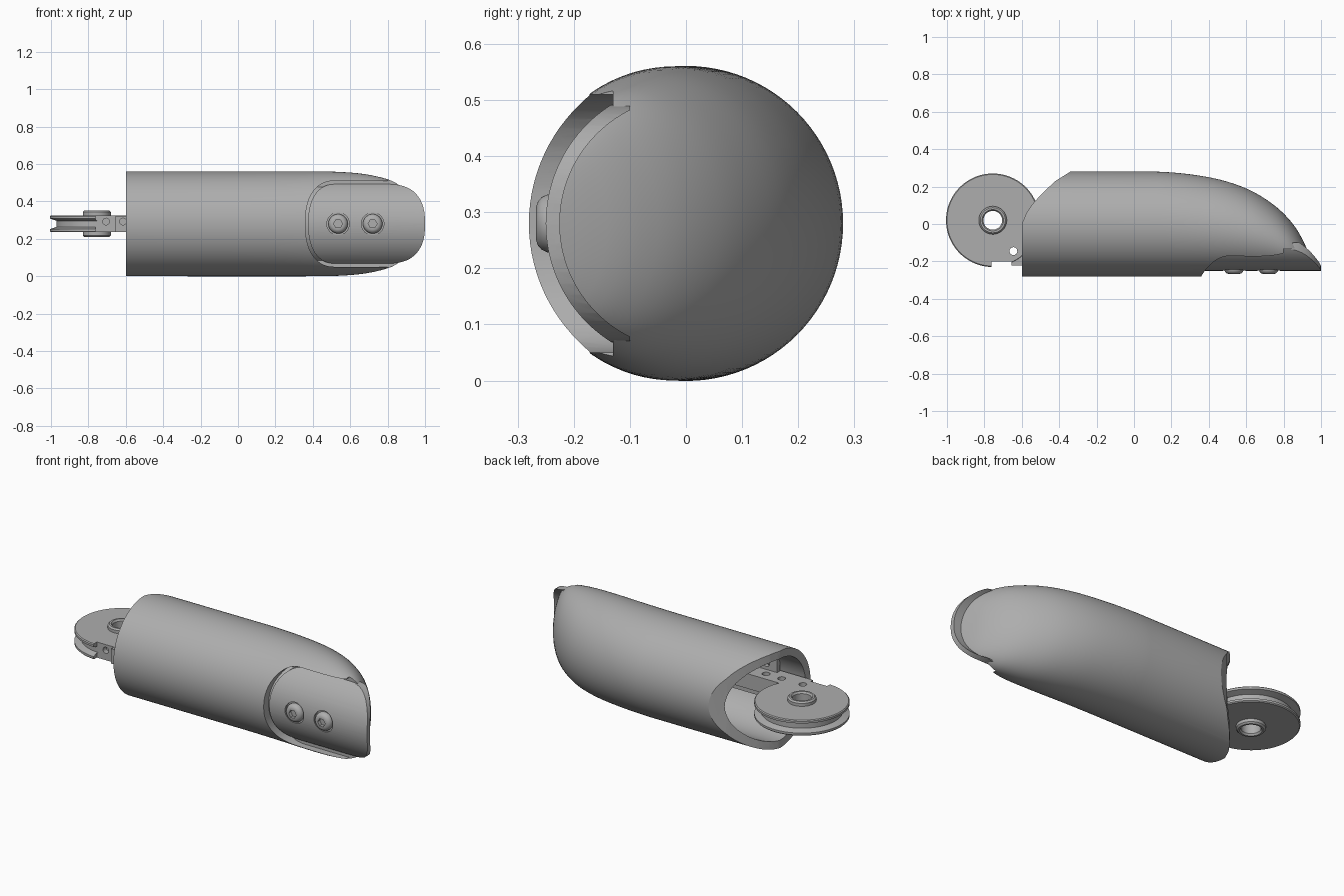
import bpy, bmesh, math
from mathutils import Matrix, Vector

if "Cube" in bpy.data.objects:
    bpy.data.objects.remove(bpy.data.objects["Cube"])

CZ = 0.28          # height of the finger axis
grey = bpy.data.materials.new("grey plastic")
grey.use_nodes = True
COLOUR = (0.42, 0.42, 0.42, 1)
grey.diffuse_color = COLOUR
grey.node_tree.nodes["Principled BSDF"].inputs["Base Color"].default_value = COLOUR


def make(name, bm):
    bmesh.ops.recalc_face_normals(bm, faces=bm.faces)
    mesh = bpy.data.meshes.new(name)
    bm.to_mesh(mesh)
    bm.free()
    mesh.materials.append(grey)
    ob = bpy.data.objects.new(name, mesh)
    bpy.context.collection.objects.link(ob)
    return ob


def loft(name, rings, closed=False):
    """Skin equal-length rings; cap the ends, or join last to first."""
    bm = bmesh.new()
    loops = [[bm.verts.new(p) for p in ring] for ring in rings]
    n = len(loops[0])
    pairs = list(zip(loops, loops[1:]))
    if closed:
        pairs.append((loops[-1], loops[0]))
    else:
        bm.faces.new(loops[0])
        bm.faces.new(loops[-1])
    for a, b in pairs:
        for i in range(n):
            j = (i + 1) % n
            bm.faces.new((a[i], a[j], b[j], b[i]))
    return make(name, bm)


def lathe(name, profile, centre, axis, n=64, closed=False):
    """Revolve (radius, distance) points round an axis through centre."""
    turn = Vector((0, 0, 1)).rotation_difference(Vector(axis)).to_matrix()
    angles = [math.tau * i / n for i in range(n)]
    rings = [[Vector(centre) + turn @ Vector((r * math.cos(a), r * math.sin(a), d))
              for a in angles] for r, d in profile]
    return loft(name, rings, closed)


def rod(name, r, a, b, centre, axis, n=48):
    return lathe(name, [(r, a), (r, b)], centre, axis, n)


def box(name, lo, hi):
    bm = bmesh.new()
    mid = [(a + b) / 2 for a, b in zip(lo, hi)]
    size = [b - a for a, b in zip(lo, hi)]
    bmesh.ops.create_cube(bm, size=1, matrix=Matrix.Translation(mid) @ Matrix.Diagonal((*size, 1)))
    return make(name, bm)


def boolean(ob, cutter, mode="DIFFERENCE"):
    mod = ob.modifiers.new("cut", "BOOLEAN")
    mod.object, mod.operation, mod.solver = cutter, mode, "EXACT"
    apply(ob, mod)
    bpy.data.objects.remove(cutter)


def apply(ob, mod):
    bpy.context.view_layer.objects.active = ob
    bpy.ops.object.modifier_apply(modifier=mod.name)


def smooth(ob, angle=30):
    bpy.ops.object.select_all(action="DESELECT")
    ob.select_set(True)
    bpy.context.view_layer.objects.active = ob
    bpy.ops.object.shade_smooth_by_angle(angle=math.radians(angle))


def prism(name, outline, y0, y1):
    return loft(name, [[(x, y, CZ + z) for x, z in outline] for y in (y0, y1)])


def rounded(cx, cz, rx, rz, a0, a1, power=1.0, n=14):
    """Arc of a superellipse corner between two angles in degrees."""
    pts = []
    for i in range(n + 1):
        a = math.radians(a0 + (a1 - a0) * i / n)
        c, s = math.cos(a), math.sin(a)
        pts.append((cx + rx * math.copysign(abs(c) ** power, c),
                    cz + rz * math.copysign(abs(s) ** power, s)))
    return pts


def interpolate(table, x):
    """Smooth curve through (x, value) points."""
    for i in range(len(table) - 1):
        (x0, v0), (x1, v1) = table[i], table[i + 1]
        if x <= x1:
            pa, pb = table[max(i - 1, 0)], table[min(i + 2, len(table) - 1)]
            m0 = (v1 - pa[1]) / (x1 - pa[0]) * (x1 - x0)
            m1 = (pb[1] - v0) / (pb[0] - x0) * (x1 - x0)
            t = (x - x0) / (x1 - x0)
            return (v0 * (1 + 2 * t) * (1 - t) ** 2 + m0 * t * (1 - t) ** 2
                    + v1 * t * t * (3 - 2 * t) + m1 * t * t * (t - 1))
    return table[-1][1]


# Fingertip shell: elliptical sections, the back curving down to the tip
BACK = [(-0.6, 0.28), (0.12, 0.28), (0.4, 0.25), (0.6, 0.19), (0.75, 0.1),
        (0.85, 0.0), (0.91, -0.1), (0.94, -0.18), (0.955, -0.23)]
WIDTH = [(-0.6, 0.28), (0.45, 0.28), (0.6, 0.274), (0.7, 0.262), (0.8, 0.238),
         (0.85, 0.215), (0.91, 0.17), (0.94, 0.12), (0.955, 0.07)]
stations = [-0.6, 0.12] + [0.12 + 0.835 * math.sin(math.pi / 2 * i / 30) for i in range(1, 31)]
rings = []
for x in stations:
    top, w = interpolate(BACK, x), interpolate(WIDTH, x)
    mid, h = (top - 0.28) / 2, (top + 0.28) / 2
    rings.append([(x, mid + h * math.cos(a), CZ + w * math.sin(a))
                  for a in (math.tau * i / 96 for i in range(96))])
shell = loft("fingertip_shell", rings)

# Hollow socket and the curved, slanted opening
boolean(shell, lathe("socket_cutter", [(0.235, -0.7), (0.235, 0.1), (0.15, 0.3)],
                     (0, 0, CZ), (1, 0, 0), 96))
slant = [(-0.6, 0.0), (-0.575, 0.06), (-0.54, 0.11), (-0.49, 0.165),
         (-0.42, 0.23), (-0.34, 0.28), (-0.3, 0.3), (-0.7, 0.3), (-0.7, 0.0)]
boolean(shell, loft("opening_cutter", [[(x, y, z) for x, y in slant] for z in (-0.1, 0.7)]))

# Recess for the nail, open towards the tip
recess = (rounded(0.52, 0, 0.16, 0.23, 270, 90, 0.85, 28)
          + [(0.8, 0.23), (0.815, 0.4), (1.1, 0.4), (1.1, -0.4), (0.815, -0.4), (0.8, -0.23)])
recess_cutter = prism("recess_cutter", recess, -0.5, -0.13)
boolean(recess_cutter, rod("recess_floor", 0.235, 0.2, 1.3, (0, 0, CZ), (1, 0, 0), 96))
boolean(shell, recess_cutter)
smooth(shell)

# Nail: curved plate with rounded outline
nail = rod("nail", 0.25, 0.3, 1.05, (0, 0, CZ), (1, 0, 0), 128)
boolean(nail, rod("nail_inside", 0.225, 0.2, 1.2, (0, 0, CZ), (1, 0, 0), 128))
outline = (rounded(0.52, 0, 0.145, 0.212, 270, 90, 0.85, 28)
           + rounded(0.8, 0, 0.2, 0.212, 90, -90, 0.8, 28))
boolean(nail, prism("nail_outline", outline, -0.4, -0.1), "INTERSECT")

# Two button screws seated in the nail
for i, x in enumerate((0.535, 0.72)):
    centre = (x, 0, CZ)
    boolean(nail, rod("screw_pit", 0.06, 0.236, 0.4, centre, (0, -1, 0)))
    screw = lathe(f"nail_screw_{i + 1}",
                  [(0.052, 0.23), (0.052, 0.246), (0.047, 0.257), (0.039, 0.264), (0.03, 0.267)],
                  centre, (0, -1, 0), 40)
    boolean(screw, rod("hex_socket", 0.024, 0.247, 0.3, centre, (0, -1, 0), 6))
    smooth(screw)
smooth(nail)

# Grooved pulley with a raised hub and through hole
half = [(0.25, 0.028), (0.25, 0.04), (0.245, 0.045), (0.075, 0.045), (0.075, 0.062),
        (0.067, 0.07), (0.057, 0.07), (0.05, 0.06)]
profile = [(0.215, -0.016), (0.215, 0.016)] + half + [(r, -d) for r, d in reversed(half)]
pulley = lathe("pulley", profile, (-0.755, 0.02, CZ), (0, 0, 1), 96, closed=True)

# Bracket arm running into the socket
arm = box("bracket_arm", (-0.755, -0.222, CZ - 0.043), (-0.25, -0.09, CZ + 0.043))
for part in (pulley, arm):
    boolean(part, box("notch_cutter", (-0.762, -0.4, 0), (-0.655, -0.2, 1)))
for x in (-0.645, -0.51, -0.41):
    for part in (arm, pulley):
        boolean(part, rod("pin_hole", 0.021, -0.2, 0.2, (x, -0.145, CZ), (0, 0, 1), 24))
for x in (-0.705, -0.615):
    for part in (arm, pulley):
        boolean(part, rod("cord_hole", 0.018, 0.17, 0.4, (x, 0, CZ + 0.012), (0, -1, 0), 24))
smooth(pulley)
smooth(arm)

# Mounting flange against the inner wall
flange = box("mounting_flange", (-0.45, -0.215, CZ - 0.12), (-0.05, -0.19, CZ + 0.12))
for z in (-0.08, 0.08):
    boolean(flange, rod("flange_hole", 0.02, 0.1, 0.3, (-0.38, 0, CZ + z), (0, -1, 0), 24))
smooth(flange)
